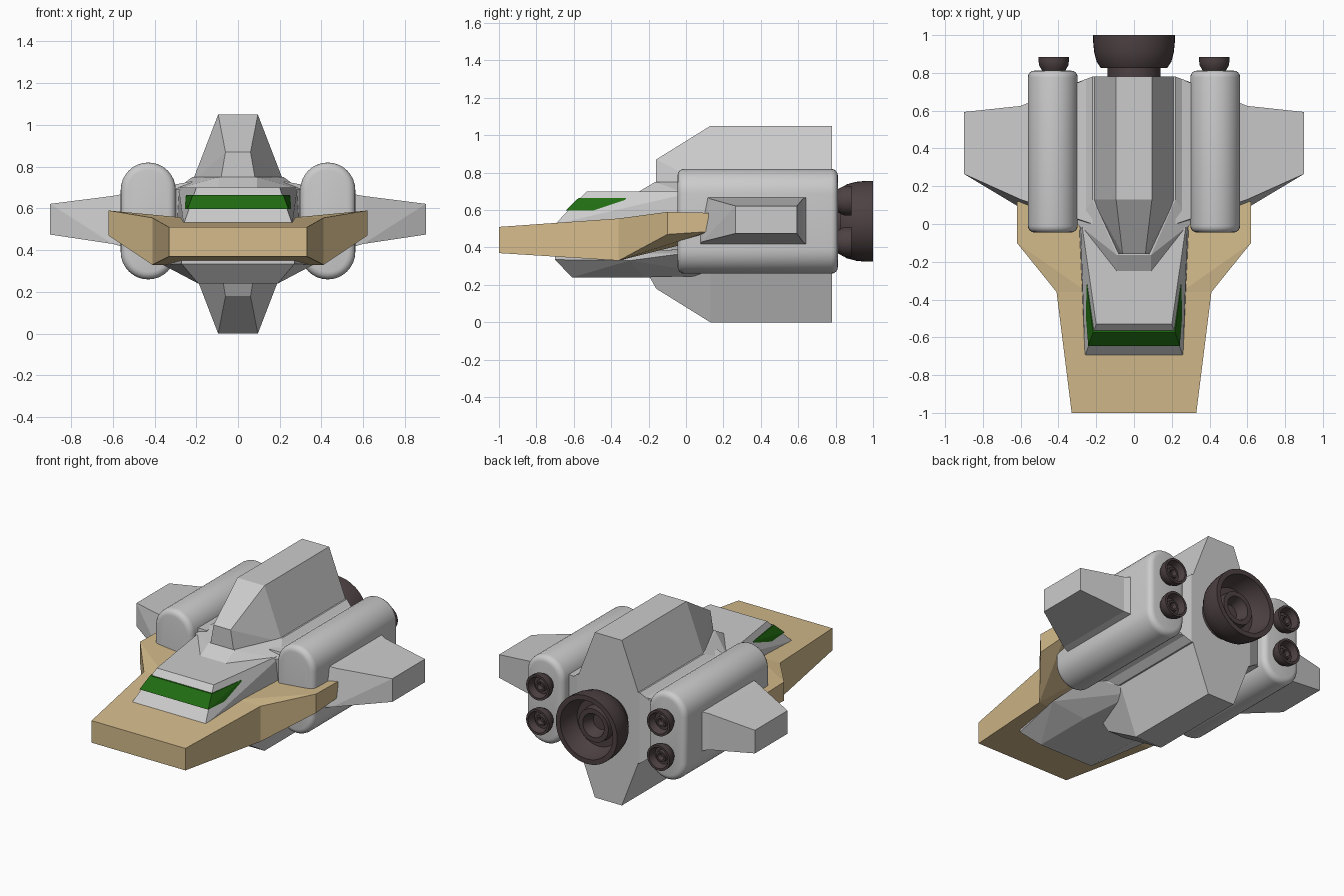
import bpy, bmesh, math
from mathutils import Matrix, Vector

if "Cube" in bpy.data.objects:
    bpy.data.objects.remove(bpy.data.objects["Cube"])


def material(name, rgb):
    m = bpy.data.materials.new(name)
    m.diffuse_color = (*rgb, 1)
    m.use_nodes = True
    m.node_tree.nodes["Principled BSDF"].inputs["Base Color"].default_value = m.diffuse_color
    return m


SAND = material("sand_paint", (0.66, 0.50, 0.26))
GREEN = material("green_glass", (0.015, 0.15, 0.006))
DARK = material("dark_metal", (0.075, 0.053, 0.055))
MID = 0.525


def finish(name, bm, mat=None, smooth=None):
    bmesh.ops.recalc_face_normals(bm, faces=bm.faces)
    me = bpy.data.meshes.new(name)
    bm.to_mesh(me)
    bm.free()
    if smooth:
        for p in me.polygons:
            p.use_smooth = True
        me.set_sharp_from_angle(angle=math.radians(smooth))
    if mat:
        me.materials.append(mat)
    ob = bpy.data.objects.new(name, me)
    bpy.context.collection.objects.link(ob)
    return ob


def block(name, pts, mat=None, mirror=True):
    """Faceted convex solid through corner points, optionally mirrored in x."""
    bm = bmesh.new()
    for x, y, z in pts:
        bm.verts.new((x, y, z))
        if mirror:
            bm.verts.new((-x, y, z))
    res = bmesh.ops.convex_hull(bm, input=bm.verts[:])
    junk = {v for v in res["geom_interior"] + res["geom_unused"]
            if isinstance(v, bmesh.types.BMVert)}
    bmesh.ops.delete(bm, geom=list(junk), context='VERTS')
    bmesh.ops.dissolve_limit(bm, angle_limit=math.radians(1.5),
                             verts=bm.verts[:], edges=bm.edges[:])
    return finish(name, bm, mat)


def lathe(name, profile, x, z, mat):
    """Revolve (radius, y) points about a y-directed axis."""
    bm = bmesh.new()
    vs = [bm.verts.new((r, y, 0)) for r, y in profile]
    es = [bm.edges.new(p) for p in zip(vs, vs[1:])]
    bmesh.ops.spin(bm, geom=vs + es, cent=(0, 0, 0), axis=(0, 1, 0),
                   angle=2 * math.pi, steps=40)
    bmesh.ops.remove_doubles(bm, verts=bm.verts[:], dist=1e-5)
    bmesh.ops.translate(bm, verts=bm.verts[:], vec=(x, 0, z))
    return finish(name, bm, mat, 35)


def pod(name, cx):
    """Upright stadium section extruded along y with rounded end rims."""
    bm = bmesh.new()
    r, half = 0.132, 0.28 - 0.132
    ring = []
    for i in range(34):
        k = i % 17
        a = math.pi * k / 16 + (math.pi if i > 16 else 0)
        cz = 0.54 + (half if i < 17 else -half)
        ring.append(bm.verts.new((cx + r * math.cos(a), -0.045, cz + r * math.sin(a))))
    face = bm.faces.new(ring)
    ext = bmesh.ops.extrude_face_region(bm, geom=[face], use_keep_orig=True)
    bmesh.ops.translate(bm, vec=(0, 0.857, 0),
                        verts=[g for g in ext["geom"] if isinstance(g, bmesh.types.BMVert)])
    rims = [e for e in bm.edges if abs(e.verts[0].co.y - e.verts[1].co.y) < 1e-4]
    bmesh.ops.bevel(bm, geom=rims, offset=0.035, segments=4, profile=0.5, affect='EDGES')
    return finish(name, bm, None, 40)


# Sand-coloured nose slab
block("nose_slab", [(.33, -1, .37), (.33, -1, .51), (.41, -.36, .33), (.41, -.36, .555)], SAND)

# Cockpit, its wraparound window and the chin below
block("cockpit", [(.26, -.70, .525), (.295, .06, .525),
                  (.20, -.53, .70), (.285, .06, .70)])
block("cockpit_window", [(.242, -.645, .597), (.217, -.575, .664),
                         (.266, -.36, .597), (.249, -.32, .664)], GREEN)
block("chin", [(.27, -.70, .36), (.27, -.70, .335), (.19, -.61, .24), (.19, -.22, .24),
               (.36, -.30, .33), (.33, .0, .37), (.14, .2, .25), (.25, .2, .40)])

# Central fuselage, same above and below the mid-plane
half = [(.09, -.25, .70), (.09, -.165, .75), (.22, .13, .75), (.22, .78, .75),
        (.30, .0, .69), (.30, .75, .69)]
block("fuselage", half + [(x, y, 2 * MID - z) for x, y, z in half])

# Dorsal and ventral fins
for name, s, foot in (("dorsal_fin", 1, -.16), ("ventral_fin", -1, -.24)):
    fin = [(.095, .13, .525), (.095, .78, .525), (.06, -.16, .345), (.085, foot, .20),
           (.22, .13, .20), (.22, .78, .20)]
    block(name, [(x, y, MID + s * h) for x, y, h in fin])

# Main engine bell
bell = [(0, .77), (.14, .77), (.14, .825), (.175, .825), (.198, .86), (.211, .91), (.216, .96),
        (.216, 1), (.185, 1), (.175, .93), (.15, .88), (.11, .88), (.105, .93),
        (.075, .93), (.05, .86), (0, .86)]
lathe("main_engine", bell, 0, .54, DARK)
small = [(0, .80), (.055, .80), (.066, .82), (.077, .84), (.08, .86), (.08, .885), (.066, .885),
         (.054, .84), (.036, .84), (.033, .86), (.022, .86), (.015, .835), (0, .835)]

for side, s in (("left", -1), ("right", 1)):
    # Sand side shoulder behind the nose
    block(side + "_shoulder", [(s * x, y, z) for x, y, z in [
        (.25, -.36, .33), (.25, -.36, .555), (.41, -.36, .33), (.41, -.36, .555),
        (.62, -.10, .47), (.62, -.10, .59), (.62, .12, .485), (.62, .12, .585),
        (.25, .12, .45), (.25, .12, .55)]], SAND, False)
    # Stub wing and the root running through the pod
    root = [(s * .60, .085, .43), (s * .60, .13, .66), (s * .60, .625, .43), (s * .60, .625, .66)]
    block(side + "_wing", root + [(s * .90, y, z) for y in (.265, .593) for z in (.475, .622)],
          None, False)
    block(side + "_wing_root", root + [(s * .22, y, z) for y in (.0, .78) for z in (.32, .73)],
          None, False)
    # Engine pod with two small nozzles
    pod(side + "_pod", s * .43)
    for level, z in (("upper", .65), ("lower", .43)):
        lathe(f"{side}_{level}_nozzle", small, s * .425, z, DARK)
